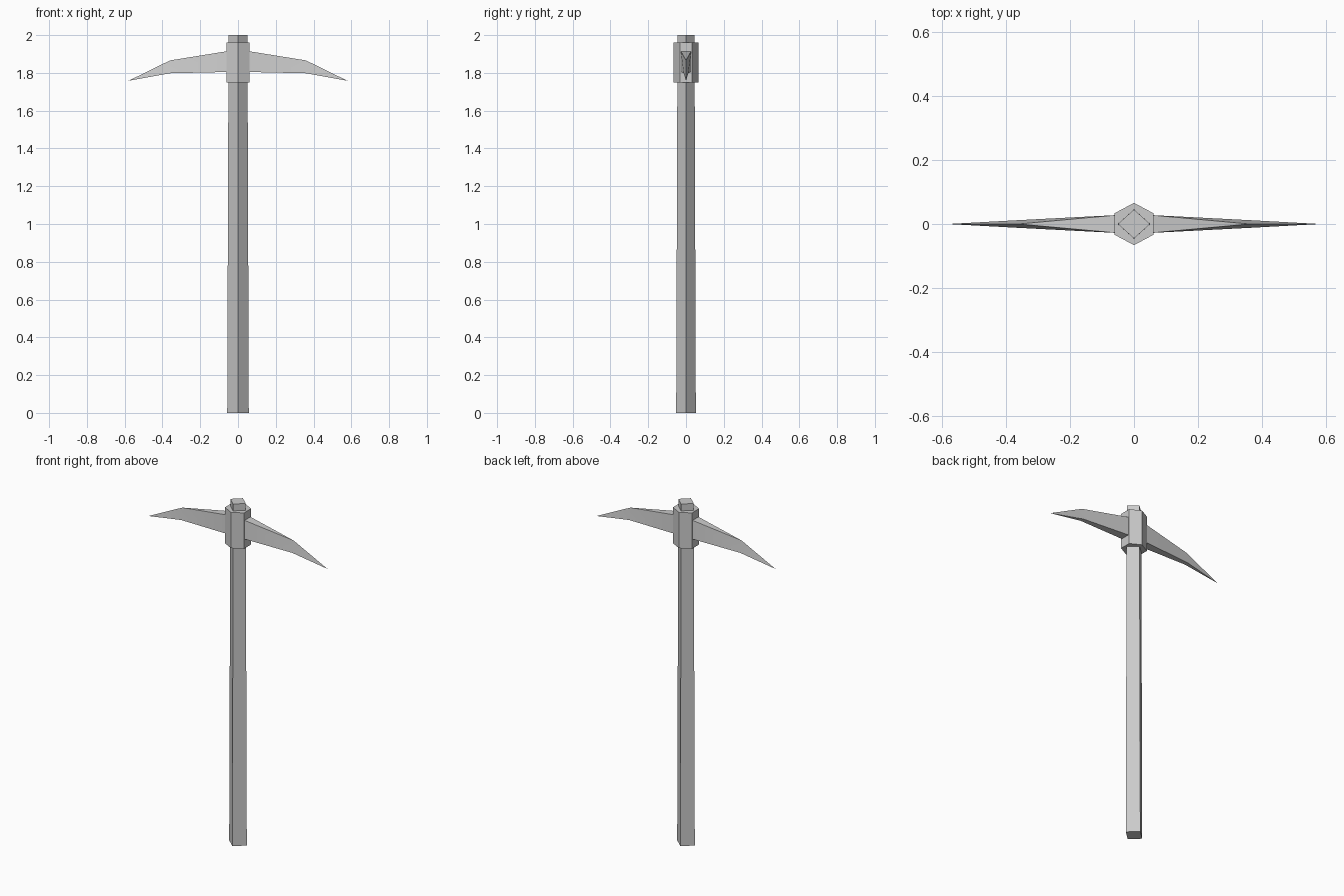
import bpy
import bmesh
import math

cube = bpy.data.objects.get("Cube")
if cube:
    bpy.data.objects.remove(cube)

# Single flat colour
grey = bpy.data.materials.new("plain_grey")
grey.use_nodes = True
grey.diffuse_color = (0.6, 0.6, 0.6, 1)
bsdf = next(n for n in grey.node_tree.nodes if n.type == "BSDF_PRINCIPLED")
bsdf.inputs["Base Color"].default_value = grey.diffuse_color


def add_object(name, bm):
    bmesh.ops.recalc_face_normals(bm, faces=bm.faces)
    mesh = bpy.data.meshes.new(name)
    bm.to_mesh(mesh)
    bm.free()
    mesh.materials.append(grey)
    obj = bpy.data.objects.new(name, mesh)
    bpy.context.collection.objects.link(obj)
    return obj


def prism(name, sides, rings):
    """Capped column through rings of (x radius, y radius, height)."""
    bm = bmesh.new()
    loops = []
    for rx, ry, z in rings:
        angles = [math.pi / 2 + math.tau * i / sides for i in range(sides)]
        loops.append([bm.verts.new((rx * math.cos(a), ry * math.sin(a), z))
                      for a in angles])
    for low, high in zip(loops, loops[1:]):
        for i in range(sides):
            j = (i + 1) % sides
            bm.faces.new((low[i], low[j], high[j], high[i]))
    bm.faces.new(loops[0][::-1])
    bm.faces.new(loops[-1])
    return add_object(name, bm)


# Diamond handle, slightly thicker at the foot
prism("handle", 4, [(0.057, 0.052, 0), (0.05, 0.045, 2)])

# Hexagonal collar holding the head
prism("collar", 6, [(0.071, 0.066, 1.75), (0.071, 0.066, 1.96)])

# Pick blade: square root, triangular bend, pointed tip
bm = bmesh.new()
top = [bm.verts.new((0.05, s * 0.028, 1.916)) for s in (-1, 1)]
base = [bm.verts.new((0.05, s * 0.028, 1.805)) for s in (-1, 1)]
ridge = bm.verts.new((0.36, 0, 1.866))
bend = [bm.verts.new((0.36, s * 0.012, 1.798)) for s in (-1, 1)]
tip = bm.verts.new((0.58, 0, 1.758))
bm.faces.new((top[0], ridge, top[1]))
bm.faces.new((base[0], base[1], bend[1], bend[0]))
bm.faces.new((bend[0], bend[1], tip))
bm.faces.new((top[0], top[1], base[1], base[0]))
for s in (0, 1):
    bm.faces.new((top[s], base[s], bend[s], ridge))
    bm.faces.new((ridge, bend[s], tip))
blades = add_object("pick_blades", bm)

# Soft sides with crisp edges, repeated on the other side
bpy.ops.object.select_all(action="DESELECT")
blades.select_set(True)
bpy.context.view_layer.objects.active = blades
bpy.ops.object.shade_smooth_by_angle(angle=math.radians(35))
mirror = blades.modifiers.new("other_blade", "MIRROR")
mirror.use_axis[0] = True
mirror.use_clip = False
mirror.use_mirror_merge = False
